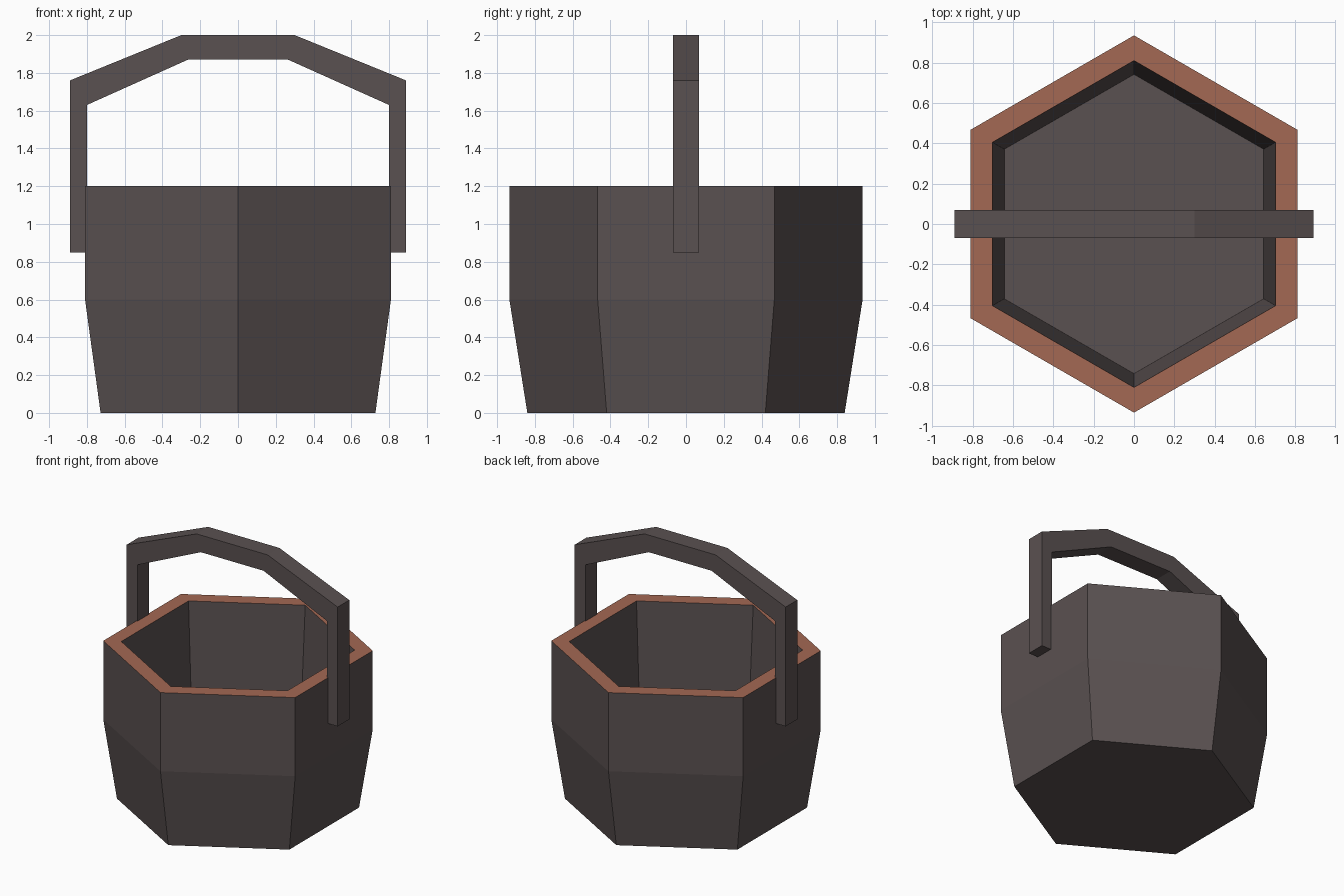
import bpy, bmesh, math

if "Cube" in bpy.data.objects:
    bpy.data.objects.remove(bpy.data.objects["Cube"])

def material(name, rgb):
    m = bpy.data.materials.new(name)
    m.diffuse_color = (*rgb, 1)
    m.use_nodes = True
    m.node_tree.nodes["Principled BSDF"].inputs["Base Color"].default_value = m.diffuse_color
    return m

dark = material("dark wood", (0.102, 0.082, 0.082))
rim = material("rim wood", (0.366, 0.138, 0.087))

def make_object(name, bm, mats):
    bmesh.ops.recalc_face_normals(bm, faces=bm.faces)
    me = bpy.data.meshes.new(name)
    bm.to_mesh(me)
    bm.free()
    for m in mats:
        me.materials.append(m)
    ob = bpy.data.objects.new(name, me)
    bpy.context.collection.objects.link(ob)
    return ob

# Hexagonal bucket: rings (radius, height) from the outer bottom to the inner floor
SIDES = 6
rings = [(0.84, 0), (0.935, 0.6), (0.935, 1.2), (0.81, 1.2), (0.742, 0.1)]
bm = bmesh.new()
loops = []
for r, z in rings:
    angles = [math.pi / 2 + 2 * math.pi * i / SIDES for i in range(SIDES)]
    loops.append([bm.verts.new((r * math.cos(a), r * math.sin(a), z)) for a in angles])
for k, (low, high) in enumerate(zip(loops, loops[1:])):
    for i in range(SIDES):
        j = (i + 1) % SIDES
        f = bm.faces.new((low[i], low[j], high[j], high[i]))
        f.material_index = 1 if k == 2 else 0  # top rim
bm.faces.new(loops[0])
bm.faces.new(loops[-1])
make_object("bucket", bm, [dark, rim])

# Arched handle: outer and inner outline points, mirrored in x and swept through y
half = [((0.89, 0.85), (0.80, 0.85)), ((0.89, 1.76), (0.80, 1.63)), ((0.30, 2.0), (0.265, 1.87))]
path = half + [((-ox, oz), (-ix, iz)) for (ox, oz), (ix, iz) in reversed(half)]
HALF_WIDTH = 0.07
bm = bmesh.new()
sections = []
for o, i in path:
    pts = [(o, -HALF_WIDTH), (o, HALF_WIDTH), (i, HALF_WIDTH), (i, -HALF_WIDTH)]
    sections.append([bm.verts.new((p[0], y, p[1])) for p, y in pts])
for a, b in zip(sections, sections[1:]):
    for i in range(4):
        j = (i + 1) % 4
        bm.faces.new((a[i], a[j], b[j], b[i]))
bm.faces.new(sections[0])
bm.faces.new(sections[-1])
make_object("handle", bm, [dark])
